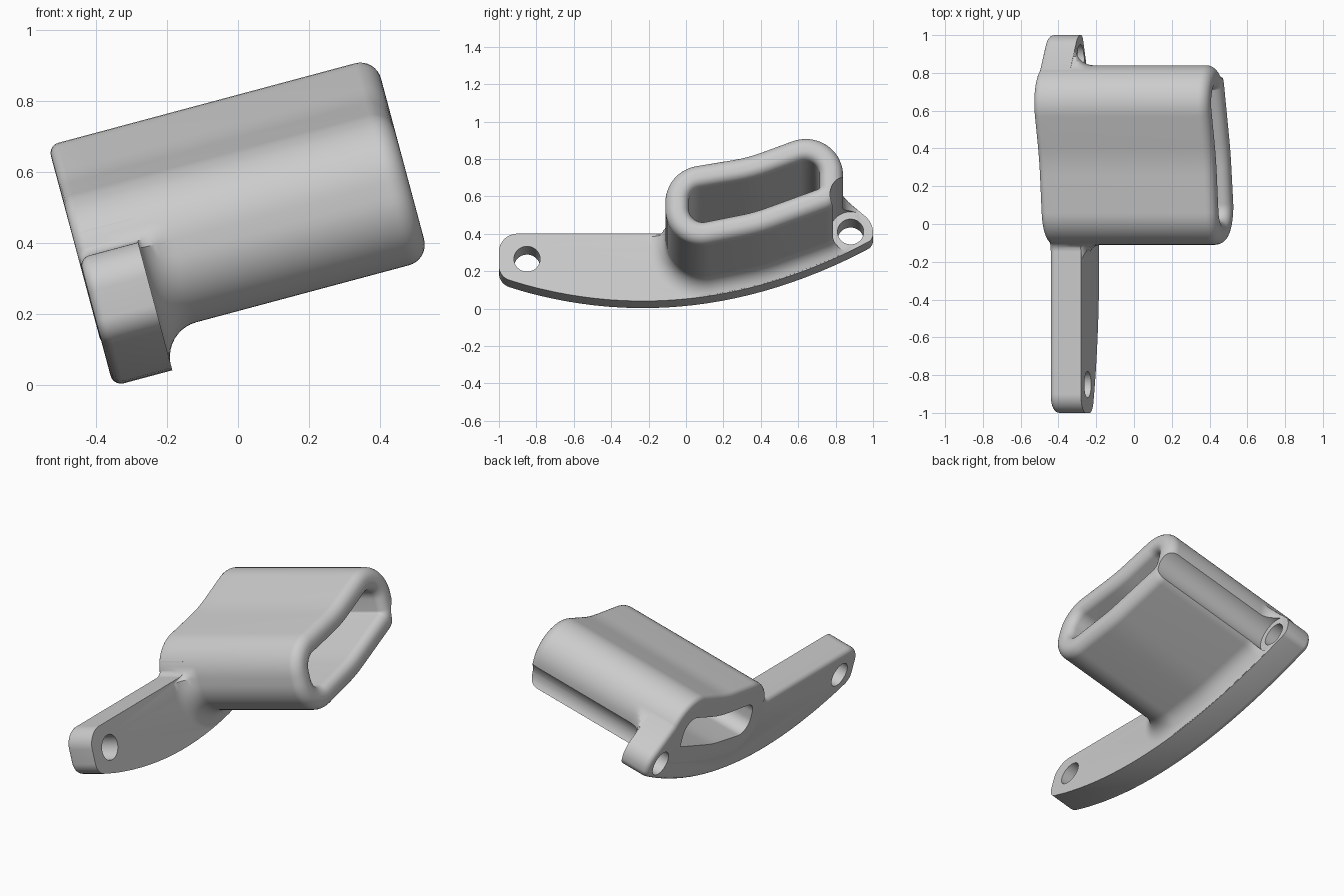
import bpy, bmesh, math
from mathutils import Vector, Matrix

cube = bpy.data.objects.get("Cube")
if cube:
    bpy.data.objects.remove(cube, do_unlink=True)

TILT = Matrix.Rotation(math.radians(-15), 4, 'Y')
BACK, FACE, RIM = -0.34, -0.168, 0.612   # stations along the tilted axis
WALL, FLARE, EDGE = 0.125, 0.1, 0.03

grey = bpy.data.materials.new("plain_grey")
grey.use_nodes = True
grey.diffuse_color = (0.6, 0.6, 0.6, 1)
grey.node_tree.nodes["Principled BSDF"].inputs["Base Color"].default_value = (0.6, 0.6, 0.6, 1)


def rounded(corners):
    """Counter-clockwise outline with a fillet radius at each corner."""
    pts = []
    for i, (y, w, r) in enumerate(corners):
        p = Vector((y, w))
        if r == 0:
            pts.append(p)
            continue
        a = (Vector(corners[i - 1][:2]) - p).normalized()
        b = (Vector(corners[(i + 1) % len(corners)][:2]) - p).normalized()
        half = a.angle(b) / 2
        centre = p + (a + b).normalized() * r / math.sin(half)
        start = p + a * r / math.tan(half) - centre
        turn = math.pi - 2 * half
        sign = -1 if a.cross(b) > 0 else 1
        n = max(4, round(turn / math.radians(6)))
        for k in range(n + 1):
            pts.append(centre + Matrix.Rotation(sign * turn * k / n, 2) @ start)
    return pts


def normals(pts):
    """Outward mitred normals of a counter-clockwise outline."""
    out = []
    for i, p in enumerate(pts):
        e = (p - pts[i - 1]).normalized()
        f = (pts[(i + 1) % len(pts)] - p).normalized()
        m, n = Vector((e.y, -e.x)), Vector((f.y, -f.x))
        out.append((m + n) / (1 + m.dot(n)))
    return out


def inside(p, poly):
    hit = False
    for i, b in enumerate(poly):
        a = poly[i - 1]
        if (a.y > p.y) != (b.y > p.y):
            if p.x < a.x + (p.y - a.y) / (b.y - a.y) * (b.x - a.x):
                hit = not hit
    return hit


def loft(name, pts, stations, limits=None):
    """Solid through offset copies of an outline; stations are (u, offset)."""
    nrm = normals(pts)
    bm = bmesh.new()
    rings = []
    for u, off in stations:
        ring = []
        for i, p in enumerate(pts):
            q = p + nrm[i] * (min(off, limits[i]) if limits else off)
            ring.append(bm.verts.new((u, q.x, q.y)))
        rings.append(ring)
    for lo, hi in zip(rings, rings[1:]):
        for i in range(len(pts)):
            bm.faces.new((lo[i - 1], lo[i], hi[i], hi[i - 1]))
    bm.faces.new(rings[0])
    bm.faces.new(rings[-1])
    bmesh.ops.recalc_face_normals(bm, faces=bm.faces)
    bm.transform(TILT)
    mesh = bpy.data.meshes.new(name)
    bm.to_mesh(mesh)
    bm.free()
    mesh.materials.append(grey)
    ob = bpy.data.objects.new(name, mesh)
    bpy.context.collection.objects.link(ob)
    return ob


def rod(name, y, w, r, u0, u1):
    circle = [Vector((y + r * math.cos(t * math.tau / 48), w + r * math.sin(t * math.tau / 48)))
              for t in range(48)]
    return loft(name, circle, [(u0, 0), (u1, 0)])


def combine(base, other, operation):
    mod = base.modifiers.new(operation, 'BOOLEAN')
    mod.operation, mod.solver, mod.object = operation, 'EXACT', other
    bpy.context.view_layer.objects.active = base
    bpy.ops.object.modifier_apply(modifier=mod.name)
    bpy.data.objects.remove(other, do_unlink=True)


def arc(n=8):
    return [k * math.pi / 2 / n for k in range(n + 1)]


def back_edge(u):
    return [(u + EDGE * (1 - math.sin(t)), -EDGE * (1 - math.cos(t))) for t in reversed(arc(5))]


def belly(y):
    return 0.087 + 0.225 * (y + 0.23) ** 2


# Outlines of the sleeve and of the mounting plate
sleeve_line = rounded([
    (-0.11, 0.155, 0.2), (0.4, 0.26, 1.0), (0.84, 0.425, 0.14),
    (0.84, 0.879, 0.2), (0.33, 0.685, 0.8), (-0.11, 0.61, 0.2)])
plate_line = rounded(
    [(-1, belly(-1), 0.08)]
    + [(-0.86 + k * 0.075, belly(-0.86 + k * 0.075), 0) for k in range(24)]
    + [(1, belly(1), 0.05), (1, 0.52, 0.12), (0.77, 0.72, 0), (0.3, 0.5, 0),
       (-0.09, 0.53, 0), (-0.105, 0.46, 0.05), (-1, 0.46, 0.1)])

# Mounting plate with a softened back edge
body = loft("sleeve_bracket", plate_line, back_edge(BACK) + [(FACE, 0)])

# Sleeve: flared foot kept within the plate outline, rounded rim
limits = []
for p, n in zip(sleeve_line, normals(sleeve_line)):
    reach = 0
    while reach < FLARE and inside(p + n * (reach + 0.004), plate_line):
        reach += 0.002
    limits.append(reach)
foot = [(FACE + FLARE * (1 - math.sin(t)), FLARE * (1 - math.cos(t))) for t in reversed(arc(10))]
rim = [(RIM - 0.06 * (1 - math.sin(t)), -0.06 * (1 - math.cos(t))) for t in arc()]
stations = back_edge(BACK - 0.002) + [(FACE - 0.08, 0), (FACE - 0.04, FLARE)] + foot + rim
combine(body, loft("sleeve", sleeve_line, stations, limits), 'UNION')

# Slot through the whole sleeve with a rounded mouth
mouth = [(RIM - 0.05 * (1 - math.sin(t)), -WALL + 0.05 * (1 - math.cos(t))) for t in arc()]
slot = loft("slot_cutter", sleeve_line, [(BACK - 0.1, -WALL)] + mouth + [(RIM + 0.1, -WALL + 0.05)])
combine(body, slot, 'DIFFERENCE')

# Screw holes and the clearance groove along the sleeve
combine(body, rod("groove_cutter", 0.88, 0.47, 0.11, FACE + 0.003, RIM + 0.2), 'DIFFERENCE')
for y, w in ((-0.85, 0.32), (0.88, 0.47)):
    combine(body, rod("hole_cutter", y, w, 0.07, BACK - 0.1, FACE + 0.1), 'DIFFERENCE')

bpy.ops.object.select_all(action='DESELECT')
body.select_set(True)
bpy.context.view_layer.objects.active = body
bpy.ops.object.shade_smooth_by_angle(angle=math.radians(30))
